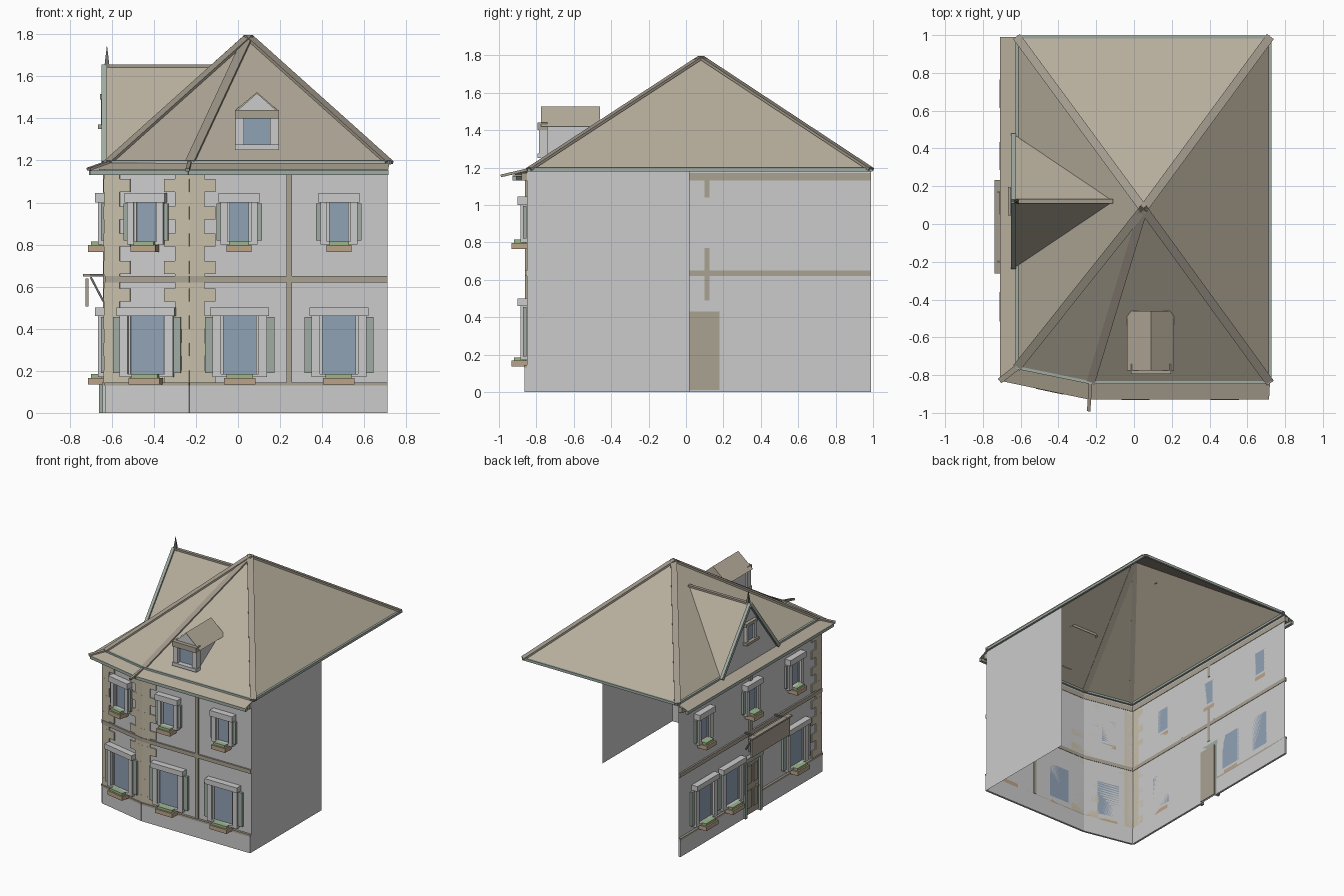
import bpy, bmesh
from mathutils import Vector, Matrix

if "Cube" in bpy.data.objects:
    bpy.data.objects.remove(bpy.data.objects["Cube"])

def material(name, r, g, b):
    m = bpy.data.materials.new(name)
    m.diffuse_color = (r, g, b, 1)
    m.use_nodes = True
    m.node_tree.nodes["Principled BSDF"].inputs["Base Color"].default_value = m.diffuse_color
    return m

ROOF = material("roof_tan", .47, .42, .33)
RIDGE = material("ridge_brown", .36, .32, .26)
WOOD = material("timber_brown", .40, .36, .29)
STONE = material("quoin_tan", .58, .52, .40)
GLASS = material("glass_blue", .28, .36, .46)
GREEN = material("shutter_green", .35, .41, .36)
CLAY = material("planter_clay", .50, .37, .25)
LEAF = material("plant_green", .33, .47, .26)
DARK = material("iron_dark", .16, .16, .15)
WALL = material("plaster_grey", .65, .65, .63)
TRIM = material("trim_grey", .58, .58, .56)

def mesh(name, verts, faces, mat, closed=False):
    me = bpy.data.meshes.new(name)
    me.from_pydata([tuple(v) for v in verts], [], faces)
    if closed:
        bm = bmesh.new()
        bm.from_mesh(me)
        bmesh.ops.recalc_face_normals(bm, faces=bm.faces)
        bm.to_mesh(me)
        bm.free()
    me.materials.append(mat)
    ob = bpy.data.objects.new(name, me)
    bpy.context.collection.objects.link(ob)
    return ob

CUBE = [(0, 1, 3, 2), (4, 6, 7, 5), (0, 4, 5, 1), (2, 3, 7, 6), (0, 2, 6, 4), (1, 5, 7, 3)]

def box(name, wall, u0, u1, z0, z1, d0, d1, mat):
    """Box on a wall: u runs along the wall, d points outward."""
    o, t, n = wall
    vs = [o + t * u + n * d + Vector((0, 0, z)) for u in (u0, u1) for d in (d0, d1) for z in (z0, z1)]
    return mesh(name, vs, CUBE, mat, True)

def beam(name, p, q, w, h, mat):
    """Straight bar from p to q, w wide and h high."""
    p, q = Vector(p), Vector(q)
    t = (q - p).normalized()
    side = t.cross(Vector((0, 0, 1)))
    side = side.normalized() if side.length > 1e-4 else Vector((1, 0, 0))
    up = side.cross(t)
    vs = [e + side * a * w / 2 + up * b * h / 2 for e in (p, q) for a in (-1, 1) for b in (-1, 1)]
    return mesh(name, vs, CUBE, mat, True)

# Wall outline, counter-clockwise from the back left corner
PLAN = [Vector(p) for p in ((-.63, .99, 0), (-.63, -.765, 0), (-.23, -.85, 0), (.71, -.85, 0), (.71, .02, 0))]
H = Vector((0, 0, 1.19))
for a, b, side in zip(PLAN, PLAN[1:], ("left", "corner", "front", "right")):
    mesh(side + "_wall", [a, b, b + H, a + H], [(0, 1, 2, 3)], WALL)

# Wall frames: origin, direction along, outward normal
t = (PLAN[2] - PLAN[1]).normalized()
CLEN = (PLAN[2] - PLAN[1]).length
LEFT = (Vector((-.63, 0, 0)), Vector((0, 1, 0)), Vector((-1, 0, 0)))
CORNER = (PLAN[1], t, t.cross(Vector((0, 0, 1))))
FRONT = (Vector((0, -.85, 0)), Vector((1, 0, 0)), Vector((0, -1, 0)))
SPANS = [("left_back", LEFT, .2, .99), ("left_front", LEFT, -.768, 0),
         ("corner", CORNER, 0, CLEN), ("front", FRONT, -.23, .71)]

# Plinth, floor bands and cornice
for n, w, a, b in SPANS:
    box(n + "_plinth", w, a, b, 0, .13, -.002, .014, TRIM)
    box(n + "_plinth_cap", w, a, b, .13, .145, 0, .017, WOOD)
for n, w, a, b in [("left", LEFT, -.768, .99)] + SPANS[2:]:
    box(n + "_floor_band", w, a, b, .62, .65, -.003, .012, WOOD)
    box(n + "_cornice", w, a, b, 1.13, 1.17, -.003, .03, WOOD)
box("front_timber", FRONT, .23, .257, .145, 1.13, -.003, .012, WOOD)
box("left_timber", LEFT, .098, .125, .49, .77, -.003, .012, WOOD)
box("left_timber_top", LEFT, .098, .125, 1.04, 1.15, -.003, .012, WOOD)

# Toothed corner stones
def quoin(name, wall, edge, s):
    box(name, wall, edge, edge + s * .07, .135, 1.13, 0, .008, STONE)
    for k in range(8):
        z = .14 + .13 * k
        box(name + "_block", wall, edge, edge + s * .122, z, z + .062, 0, .0085, STONE)

quoin("left_quoin", LEFT, -.767, 1)
quoin("corner_quoin_a", CORNER, 0, 1)
quoin("corner_quoin_b", CORNER, CLEN, -1)
quoin("front_quoin", FRONT, -.23, 1)

# Windows: glass, jambs, lintel, sill, shutters and planter
def window(name, wall, c, ground):
    g, f, s, z0, z1, pb, top = (.09, .13, .165, .185, .46, .075, .5) if ground else (.056, .088, .108, .815, 1.0, .06, 1.045)
    box(name + "_glass", wall, c - g, c + g, z0, z1, 0, .012, GLASS)
    box(name + "_lintel", wall, c - f - .01, c + f + .01, z1, top, 0, .05, TRIM)
    box(name + "_sill", wall, c - f, c + f, z0 - .015, z0, 0, .035, TRIM)
    for k in (-1, 1):
        box(name + "_jamb", wall, c + k * g, c + k * f, z0, z1, 0, .035, TRIM)
        box(name + "_sash", wall, c + k * (g - .012), c + k * g, z0, z1, 0, .02, TRIM)
        box(name + "_shutter", wall, c + k * f, c + k * s, z0 + .005, z1 - .005, .004, .022, GREEN)
    box(name + "_planter", wall, c - pb, c + pb, z0 - .05, z0 - .018, 0, .082, CLAY)
    box(name + "_plants", wall, c - pb + .012, c + pb - .012, z0 - .018, z0, .02, .07, LEAF)

for wall, ground, places, n in ((FRONT, True, (.008, .48), "front_low"), (FRONT, False, (.005, .48), "front_high"),
                                (CORNER, True, (.205,), "corner_low"), (CORNER, False, (.2,), "corner_high"),
                                (LEFT, True, (-.44, .36, .69), "left_low"), (LEFT, False, (-.42, .11, .70), "left_high")):
    for i, u in enumerate(places):
        window(f"{n}_window_{i}", wall, u, ground)

# Door with frame, and the hanging board above it
box("door", LEFT, .02, .18, .01, .43, -.006, .012, WOOD)
for k in (-1, 1):
    box("door_post", LEFT, .1 + k * .08, .1 + k * .105, 0, .46, 0, .03, GREEN)
    for z in (.06, .25):
        box("door_panel", LEFT, .1 + k * .012, .1 + k * .065, z, z + .14, .012, .018, RIDGE)
box("door_head", LEFT, -.01, .21, .43, .465, 0, .035, GREEN)
box("door_knob", LEFT, .04, .052, .2, .215, .012, .03, CLAY)
box("hanging_board", LEFT, -.25, .22, .505, .64, .08, .095, WOOD)
box("board_cap", LEFT, -.262, .232, .648, .66, .07, .108, RIDGE)
for y in (-.2, .17):
    beam("board_arm", (-.63, y, .655), (-.725, y, .655), .012, .012, DARK)
    beam("board_brace", (-.64, y, .53), (-.70, y, .645), .01, .01, DARK)

# Main roof: an open pyramid over a five-sided eave
APEX = Vector((.05, .08, 1.79))
EAVE = [Vector(p) for p in ((-.62, .99, 1.19), (-.62, -.76, 1.19), (-.23, -.84, 1.19), (.72, -.84, 1.19), (.72, .99, 1.19))]
mesh("main_roof", EAVE + [APEX], [(i, (i + 1) % 5, 5) for i in range(5)], ROOF)
for i, p in enumerate(EAVE):
    beam("hip_ridge", p, APEX, .045, .014, RIDGE)
    beam("eave_trim", p, EAVE[(i + 1) % 5], .016, .02, GREEN)

# Flared eave skirt with gutter
OUT = [Vector(p) for p in ((-.71, .99, 1.158), (-.71, -.83, 1.158), (-.235, -.93, 1.158), (.715, -.93, 1.158))]
mesh("eave_skirt", OUT + EAVE[:4], [(i, i + 1, i + 5, i + 4) for i in range(3)], ROOF)
shift = [Vector(p) for p in ((.012, 0, -.015), (.012, .012, -.015), (0, .014, -.015), (0, .014, -.015))]
for i in range(3):
    beam("gutter", OUT[i] + shift[i], OUT[i + 1] + shift[i + 1], .022, .024, GREEN)
beam("bend_hip_tail", EAVE[2], (-.24, -.99, 1.155), .018, .014, RIDGE)
beam("corner_hip_tail", EAVE[1], OUT[1], .03, .014, RIDGE)

# Left gable
A, B, T = (Vector(p) for p in ((-.63, -.23, 1.19), (-.63, .47, 1.19), (-.63, .12, 1.65)))
mesh("gable_face", [B, A, T], [(0, 1, 2)], WALL)
E = Vector((-.11, .12, 1.65))
mesh("gable_roof", [A, B, T, E], [(0, 3, 2), (1, 2, 3)], ROOF)
beam("gable_ridge", T, E, .025, .014, RIDGE)
for p in (A, B):
    beam("gable_rake", p + Vector((-.008, 0, 0)), T + Vector((-.008, 0, 0)), .024, .024, GREEN)
mesh("gable_finial", [(-.636, .106, 1.64), (-.61, .106, 1.64), (-.61, .132, 1.64), (-.636, .132, 1.64), (-.623, .119, 1.75)],
     [(3, 2, 1, 0), (0, 1, 4), (1, 2, 4), (2, 3, 4), (3, 0, 4)], DARK, True)
box("gable_window_glass", LEFT, .085, .155, 1.37, 1.49, 0, .01, GLASS)
for y in (.06, .155):
    box("gable_window_jamb", LEFT, y, y + .025, 1.355, 1.49, 0, .022, TRIM)
box("gable_window_head", LEFT, .05, .19, 1.49, 1.515, 0, .026, WOOD)
box("gable_window_sill", LEFT, .045, .195, 1.35, 1.37, 0, .036, WOOD)

# Front dormer: cheeks, window frame, gable and little roof
DORMER = (Vector((.09, -.75, 0)), Vector((1, 0, 0)), Vector((0, -1, 0)))
for k in (-1, 1):
    x = .09 + k * .09
    mesh("dormer_cheek", [(x, -.75, 1.25), (x, -.75, 1.43), (x, -.475, 1.43)], [(0, 1, 2) if k < 0 else (0, 2, 1)], WALL)
    box("dormer_jamb", DORMER, k * .062, k * .102, 1.27, 1.40, -.01, .035, TRIM)
box("dormer_glass", DORMER, -.065, .065, 1.27, 1.40, -.01, .006, GLASS)
box("dormer_sill", DORMER, -.105, .105, 1.25, 1.275, -.01, .045, TRIM)
box("dormer_head", DORMER, -.105, .105, 1.40, 1.44, -.01, .045, WOOD)
mesh("dormer_gable", [(0, -.765, 1.44), (.18, -.765, 1.44), (.09, -.765, 1.52)], [(0, 1, 2)], TRIM)
mesh("dormer_roof", [(x, y, z) for y in (-.775, -.46) for x, z in ((-.038, 1.418), (.09, 1.525), (.213, 1.418))],
     [(0, 1, 4, 3), (1, 2, 5, 4), (3, 4, 5)], ROOF)
